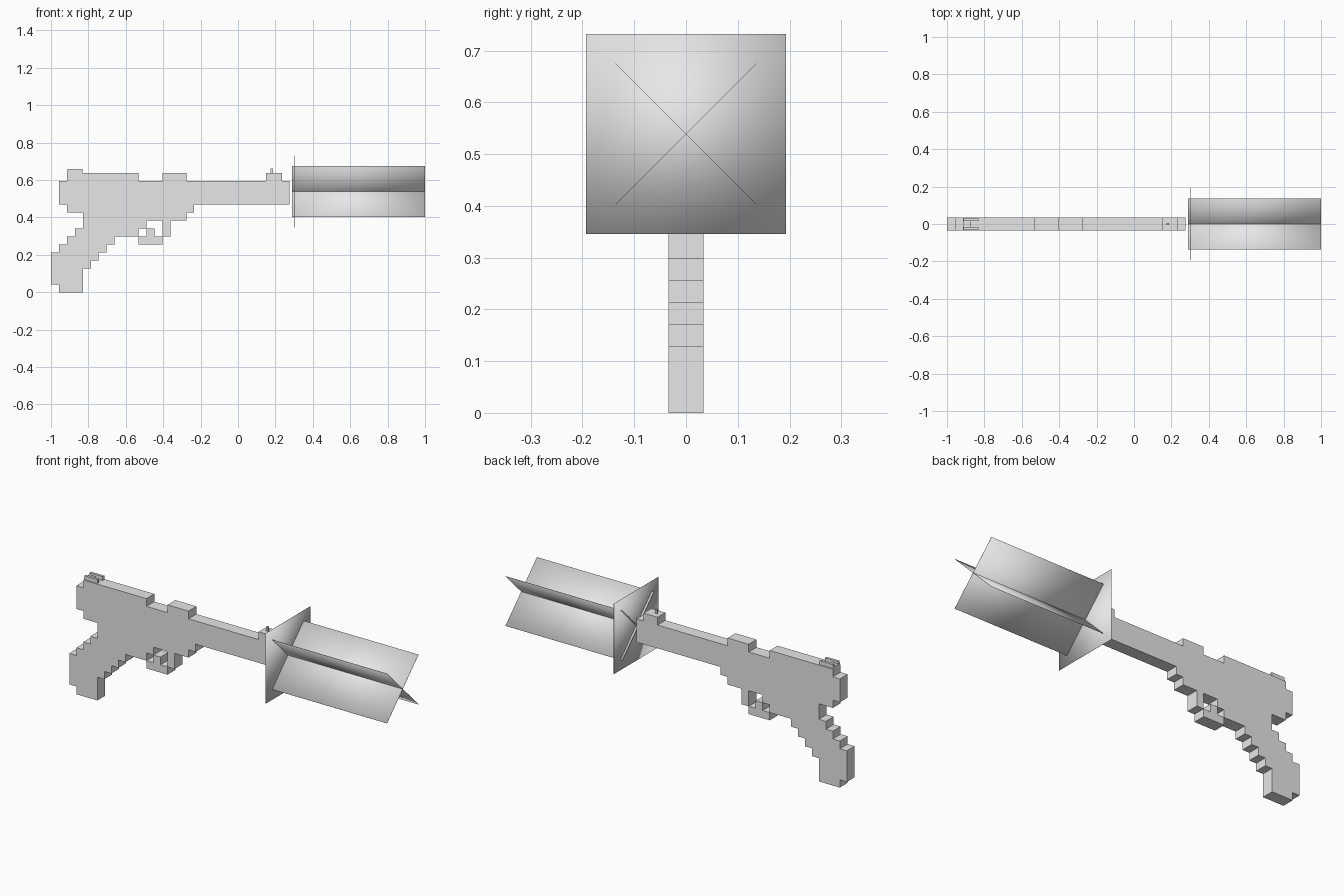
import bpy
import math
from mathutils import Matrix

cube = bpy.data.objects.get("Cube")
if cube:
    bpy.data.objects.remove(cube, do_unlink=True)

grey = bpy.data.materials.new("plain grey")
grey.use_nodes = True
grey.diffuse_color = (0.8, 0.8, 0.8, 1)
grey.node_tree.nodes["Principled BSDF"].inputs["Base Color"].default_value = (0.8, 0.8, 0.8, 1)

CELL = 2 / 47      # width of one square of the stepped silhouette
HALF = 0.034       # half thickness of the gun
AXIS = 0.539       # height of the barrel axis


def add_object(name, verts, faces):
    mesh = bpy.data.meshes.new(name)
    mesh.from_pydata(verts, [], faces)
    mesh.materials.append(grey)
    obj = bpy.data.objects.new(name, mesh)
    bpy.context.collection.objects.link(obj)
    return obj


def box(name, low, high, smooth=False):
    verts = [(x, y, z) for x in (low[0], high[0])
             for y in (low[1], high[1]) for z in (low[2], high[2])]
    faces = [(0, 1, 3, 2), (4, 6, 7, 5), (0, 4, 5, 1),
             (2, 3, 7, 6), (0, 2, 6, 4), (1, 5, 7, 3)]
    obj = add_object(name, verts, faces)
    if smooth:
        obj.data.shade_smooth()
    return obj


# Gun body: stepped silhouette, top row first
ROWS = [
    "..#########...###..........##.",
    ".#############################",
    ".#############################",
    ".#############################",
    "..################............",
    "....#############.............",
    "....########..#...............",
    "...########.#.#...............",
    "..######...###................",
    ".######.......................",
    "######........................",
    "#####.........................",
    "####..........................",
    "####..........................",
    ".###..........................",
]
cells = {(c, len(ROWS) - 1 - r) for r, row in enumerate(ROWS)
         for c, mark in enumerate(row) if mark == "#"}

verts, faces, index = [], [], {}


def corner(c, r, side):
    key = (c, r, side)
    if key not in index:
        index[key] = len(verts)
        verts.append((c * CELL - 1, side * HALF, r * CELL))
    return index[key]


for c, r in sorted(cells):
    ring = [(c, r), (c + 1, r), (c + 1, r + 1), (c, r + 1)]
    faces.append([corner(*p, -1) for p in ring])
    faces.append([corner(*p, 1) for p in reversed(ring)])
    # Rim faces only where the neighbouring square is empty
    for k, step in enumerate([(0, -1), (1, 0), (0, 1), (-1, 0)]):
        if (c + step[0], r + step[1]) not in cells:
            a, b = ring[k], ring[(k + 1) % 4]
            faces.append([corner(*b, -1), corner(*a, -1), corner(*a, 1), corner(*b, 1)])
add_object("gun_body", verts, faces)

# Rear sight: low base with two side rails, and front sight post
top = 15 * CELL
box("rear_sight_base", (-0.915, -0.028, top), (-0.875, 0.028, top + 0.01))
for name, side in (("left", 1), ("right", -1)):
    y = side * 0.022
    box("rear_sight_rail_" + name, (-0.912, y - 0.007, top), (-0.832, y + 0.007, top + 0.022))
box("front_sight", (0.174, -0.005, top), (0.186, 0.005, top + 0.024))

# Muzzle flash: upright square plate and two crossed blades, softly shaded
SPAN, THIN = 0.193, 0.0006
box("flash_plate", (0.303 - THIN, -SPAN, AXIS - SPAN),
    (0.303 + THIN, SPAN, AXIS + SPAN), True)
for name, angle in (("rising", 45), ("falling", -45)):
    blade = box("flash_blade_" + name, (0.29, -SPAN, -THIN), (1, SPAN, THIN), True)
    blade.data.transform(Matrix.Translation((0, 0, AXIS))
                         @ Matrix.Rotation(math.radians(angle), 4, "X"))
